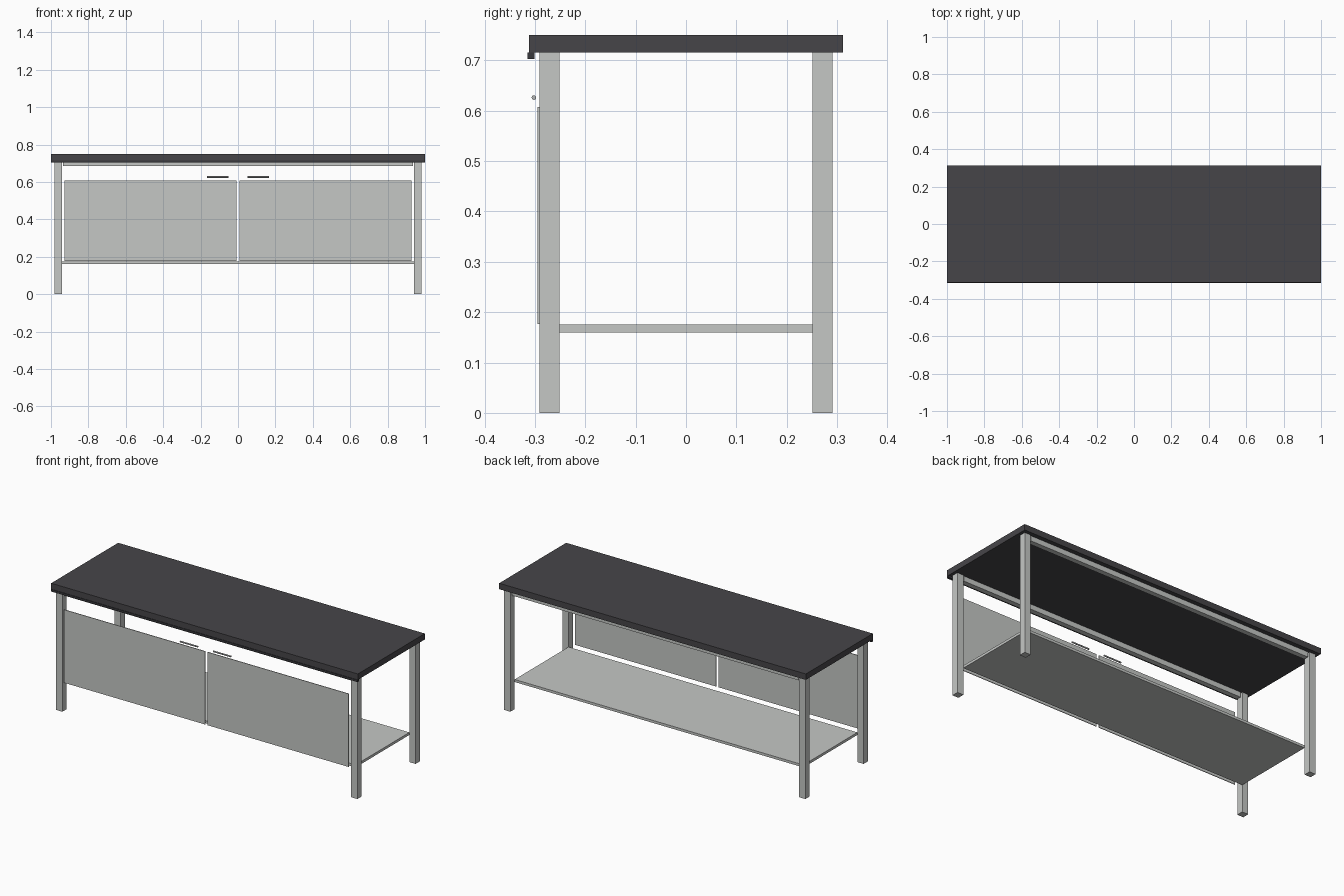
import bpy, math

if "Cube" in bpy.data.objects:
    bpy.data.objects.remove(bpy.data.objects["Cube"])


def material(name, rgb):
    m = bpy.data.materials.new(name)
    m.diffuse_color = (*rgb, 1)
    m.use_nodes = True
    m.node_tree.nodes["Principled BSDF"].inputs["Base Color"].default_value = m.diffuse_color
    return m


steel = material("brushed_steel", (0.56, 0.575, 0.56))
dark = material("dark_worktop", (0.062, 0.06, 0.066))
trim = material("dark_trim", (0.04, 0.04, 0.045))
metal = material("handle_metal", (0.45, 0.46, 0.46))


def box(name, x, y, z, mat):
    """Box from (min, max) ranges."""
    lo, hi = zip(x, y, z)
    bpy.ops.mesh.primitive_cube_add(size=1, location=[(a + b) / 2 for a, b in zip(lo, hi)])
    o = bpy.context.object
    o.name = name
    o.scale = [b - a for a, b in zip(lo, hi)]
    bpy.ops.object.transform_apply(location=False, rotation=False, scale=True)
    o.data.materials.append(mat)
    return o


def span(s, a, b):
    """Range a..b mirrored to side s."""
    return tuple(sorted((s * a, s * b)))


# Worktop with a lip under its front edge
box("worktop", (-1, 1), (-0.312, 0.312), (0.715, 0.75), dark)
box("front_lip", (-1, 1), (-0.315, -0.301), (0.703, 0.715), trim)

# Lower shelf
box("lower_shelf", (-0.942, 0.942), (-0.251, 0.251), (0.16, 0.175), steel)

for sy, end in ((-1, "front"), (1, "back")):
    # Rail under the worktop
    box(end + "_rail", (-0.935, 0.935), span(sy, 0.256, 0.286), (0.685, 0.715), steel)
    # Legs
    for sx, side in ((-1, "left"), (1, "right")):
        box(f"{end}_{side}_leg", span(sx, 0.942, 0.982), span(sy, 0.251, 0.291),
            (0, 0.715), steel)

for sx, side in ((-1, "left"), (1, "right")):
    # Thin front door panels
    box(side + "_door", span(sx, 0.008, 0.928), (-0.295, -0.291), (0.176, 0.607), steel)
    # Round bar handles
    bpy.ops.mesh.primitive_cylinder_add(vertices=16, radius=0.0045, depth=0.115,
                                        location=(sx * 0.108, -0.302, 0.626),
                                        rotation=(0, math.pi / 2, 0))
    h = bpy.context.object
    h.name = side + "_handle"
    h.data.materials.append(metal)
    bpy.ops.object.shade_smooth_by_angle()
